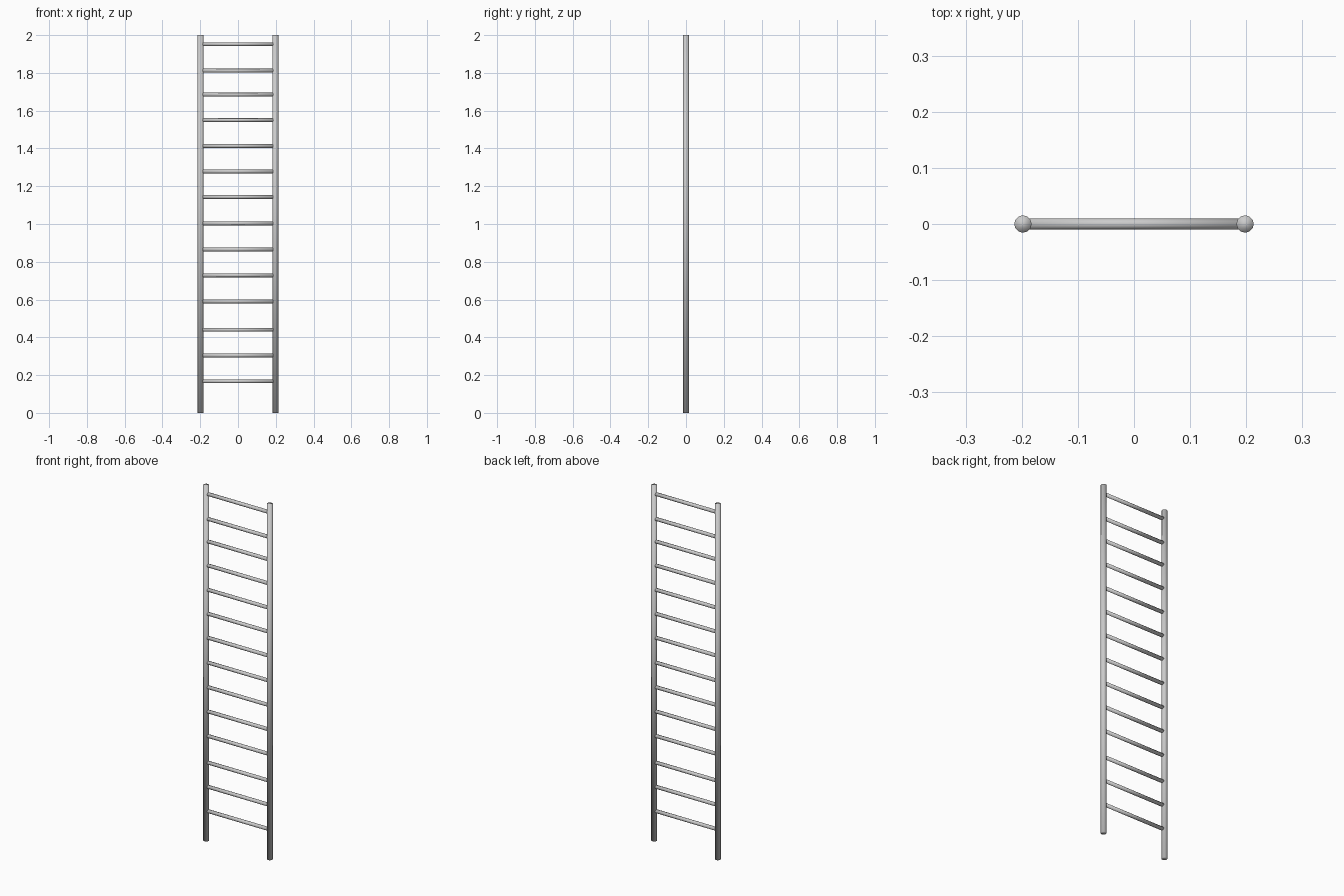
import bpy
import math

cube = bpy.data.objects.get("Cube")
if cube:
    bpy.data.objects.remove(cube, do_unlink=True)

RAIL_X, RAIL_R, RUNG_R, HEIGHT = 0.198, 0.0155, 0.01, 2.0
RUNG_HEIGHTS = [0.167, 0.304, 0.44, 0.59, 0.728, 0.865, 1.003,
                1.143, 1.278, 1.413, 1.55, 1.685, 1.812, 1.952]

# Single grey metal
metal = bpy.data.materials.new("grey_metal")
metal.use_nodes = True
metal.diffuse_color = (0.6, 0.6, 0.6, 1)
metal.node_tree.nodes["Principled BSDF"].inputs["Base Color"].default_value = (0.6, 0.6, 0.6, 1)


def rod(name, radius, length, location, tilt=0.0):
    """Smooth capped rod, shaded softly across its end caps."""
    bpy.ops.mesh.primitive_cylinder_add(vertices=12, radius=radius, depth=length,
                                        location=location, rotation=(0, tilt, 0))
    part = bpy.context.object
    part.name = name
    part.data.materials.append(metal)
    bpy.ops.object.shade_smooth()
    return part


# Upright side rails
for side, sign in (("left", 1), ("right", -1)):
    rod(f"{side}_rail", RAIL_R, HEIGHT, (sign * RAIL_X, 0, HEIGHT / 2))

# Rungs running between the rail centres
for i, z in enumerate(RUNG_HEIGHTS, 1):
    rod(f"rung_{i}", RUNG_R, 2 * RAIL_X, (0, 0, z), math.pi / 2)
